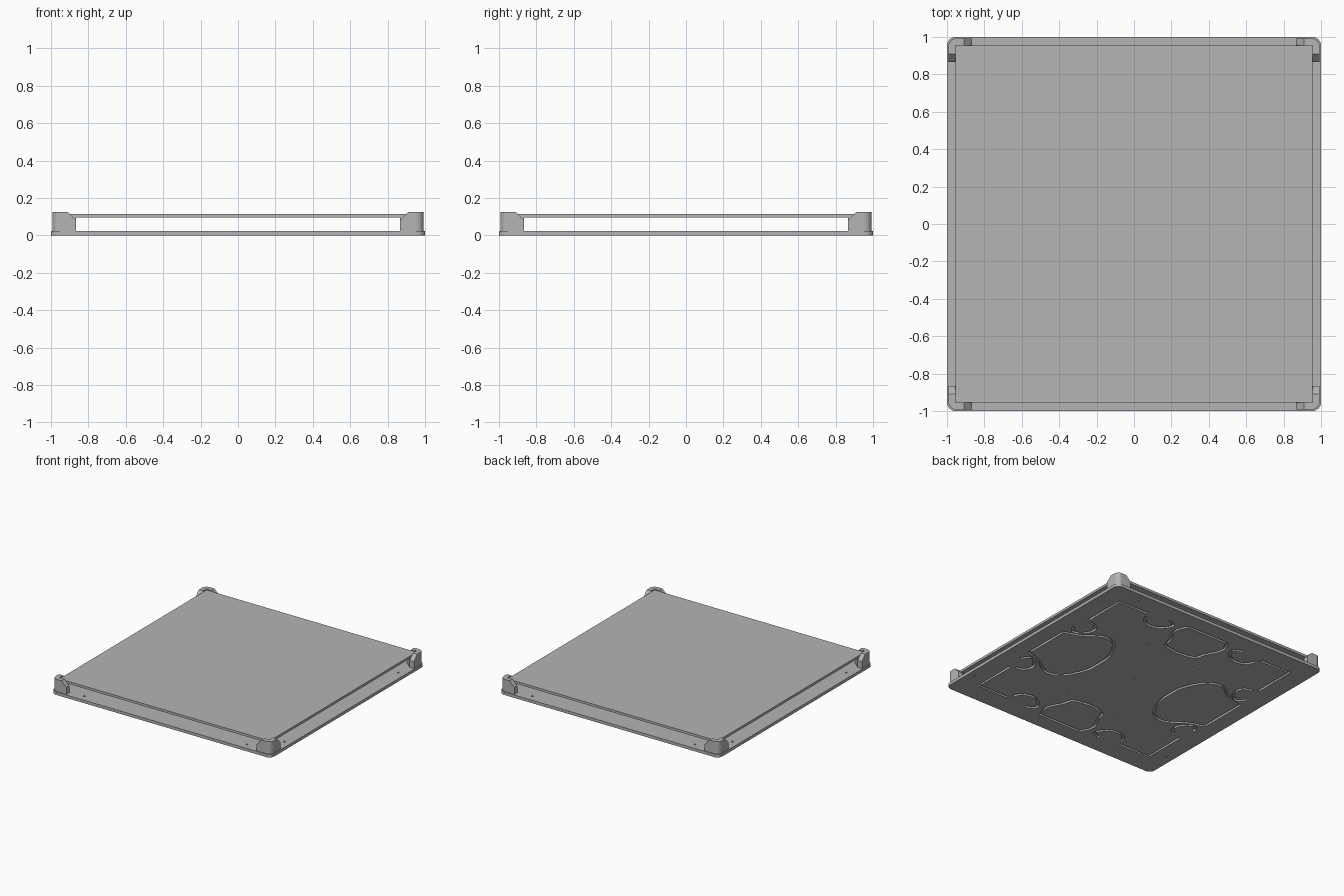
import bpy, bmesh
from mathutils import Vector

cube = bpy.data.objects.get("Cube")
if cube:
    bpy.data.objects.remove(cube, do_unlink=True)

grey = bpy.data.materials.new("plain_grey")
grey.use_nodes = True
grey.diffuse_color = (0.46, 0.46, 0.46, 1)
grey.node_tree.nodes["Principled BSDF"].inputs["Base Color"].default_value = grey.diffuse_color


def finish(name, bm):
    bmesh.ops.recalc_face_normals(bm, faces=bm.faces)
    mesh = bpy.data.meshes.new(name)
    bm.to_mesh(mesh)
    bm.free()
    obj = bpy.data.objects.new(name, mesh)
    bpy.context.collection.objects.link(obj)
    mesh.materials.append(grey)
    return obj


def prism(outline, low, high):
    bm = bmesh.new()
    face = bm.faces.new([bm.verts.new((x, y, low)) for x, y in outline])
    moved = bmesh.ops.extrude_face_region(bm, geom=[face])["geom"]
    bmesh.ops.translate(bm, vec=(0, 0, high - low),
                        verts=[v for v in moved if isinstance(v, bmesh.types.BMVert)])
    return bm


def round_edges(bm, rule, size, segments):
    edges = [e for e in bm.edges if rule(*[v.co for v in e.verts])]
    bmesh.ops.bevel(bm, geom=edges, offset=size, segments=segments, profile=0.5, affect='EDGES')


def square(r):
    return [(-r, -r), (r, -r), (r, r), (-r, r)]


def mirror(obj):
    mod = obj.modifiers.new("mirror", 'MIRROR')
    mod.use_axis = (True, True, False)
    mod.merge_threshold = 0.0005


def smooth_path(points, steps=6):
    # Rounded curve through the given points
    pts = [Vector(p) for p in points]
    pts = [pts[0]] + pts + [pts[-1]]
    out = []
    for a, b, c, d in zip(pts, pts[1:], pts[2:], pts[3:]):
        for i in range(steps):
            t = i / steps
            out.append(0.5 * (2 * b + (c - a) * t + (2 * a - 5 * b + 4 * c - d) * t ** 2
                              + (3 * b - a - 3 * c + d) * t ** 3))
    return out + [pts[-1]]


def cut(target, cutter):
    cutter.hide_render = True
    cutter.hide_viewport = True
    cutter.display_type = 'WIRE'
    mod = target.modifiers.new("cut", 'BOOLEAN')
    mod.operation = 'DIFFERENCE'
    mod.solver = 'EXACT'
    mod.object = cutter


# Lower plate with rounded corners
bm = prism(square(1.0), 0, 0.024)
round_edges(bm, lambda a, b: abs(a.z - b.z) > 0.01, 0.045, 6)
base = finish("base_plate", bm)

# Screw holes through the lower plate
bm = bmesh.new()
spots = [(0, 0)]
for x, y in [(0.94, 0.74), (0.74, 0.94), (0.25, 0.46)]:
    spots += [(sx * x, sy * y) for sx in (1, -1) for sy in (1, -1)]
for x, y in spots:
    ret = bmesh.ops.create_cone(bm, cap_ends=True, segments=12, radius1=0.009,
                                radius2=0.009, depth=0.1)
    bmesh.ops.translate(bm, verts=ret["verts"], vec=(x, y, 0))
cut(base, finish("screw_hole_cutter", bm))

# Curved grooves on the underside, one quadrant mirrored to four
corner = [(0.83, 0.46), (0.83, 0.82), (0.55, 0.82)]
front_hook = [(0.53, 0.78), (0.50, 0.72), (0.42, 0.69), (0.34, 0.72), (0.29, 0.80), (0.36, 0.84)]
side_hook = [(0.79, 0.44), (0.73, 0.42), (0.70, 0.36), (0.73, 0.29), (0.80, 0.25), (0.85, 0.31)]
front_bay = [(0, 0.86), (0.19, 0.86), (0.23, 0.75), (0.17, 0.62), (0.14, 0.54), (0, 0.51)]
side_bay = [(0.86, 0), (0.86, 0.2), (0.72, 0.25), (0.58, 0.34), (0.45, 0.30), (0.36, 0.13), (0.35, 0)]
grooves = {"corner": corner, "front_hook": smooth_path(front_hook),
           "side_hook": smooth_path(side_hook),
           "front_bay": front_bay[:1] + smooth_path(front_bay[1:]),
           "side_bay": side_bay[:1] + smooth_path(side_bay[1:])}
for name, path in grooves.items():
    bm = bmesh.new()
    rows = [[bm.verts.new((p[0], p[1], z)) for z in (-0.02, 0.018)] for p in path]
    for a, b in zip(rows, rows[1:]):
        bm.faces.new((a[0], b[0], b[1], a[1]))
    cutter = finish(name + "_groove_cutter", bm)
    mirror(cutter)
    solid = cutter.modifiers.new("width", 'SOLIDIFY')
    solid.thickness = 0.02
    solid.offset = 0
    cut(base, cutter)

# Upper plate
finish("top_plate", prism(square(0.955), 0.095, 0.115))

# Corner brackets: angled walls with sloped ends and a rounded outer corner
end, inner, outer, top = 0.865, 0.955, 0.992, 0.125
bm = prism([(end, inner), (inner, inner), (inner, end), (outer, end), (outer, outer), (end, outer)],
           0.024, top)
round_edges(bm, lambda a, b: abs(a.z - b.z) > 0.05 and min(a.x, a.y) > outer - 0.001, 0.04, 6)
round_edges(bm, lambda a, b: min(a.z, b.z) > top - 0.001
            and (max(a.x, b.x) < end + 0.001 or max(a.y, b.y) < end + 0.001), 0.044, 1)
mirror(finish("corner_bracket", bm))

# Blocks inside the brackets that carry the upper plate
bm = prism([(end, 0.957), (0.905, 0.905), (0.957, end), (0.957, 0.957)], 0.024, 0.095)
mirror(finish("plate_support", bm))
